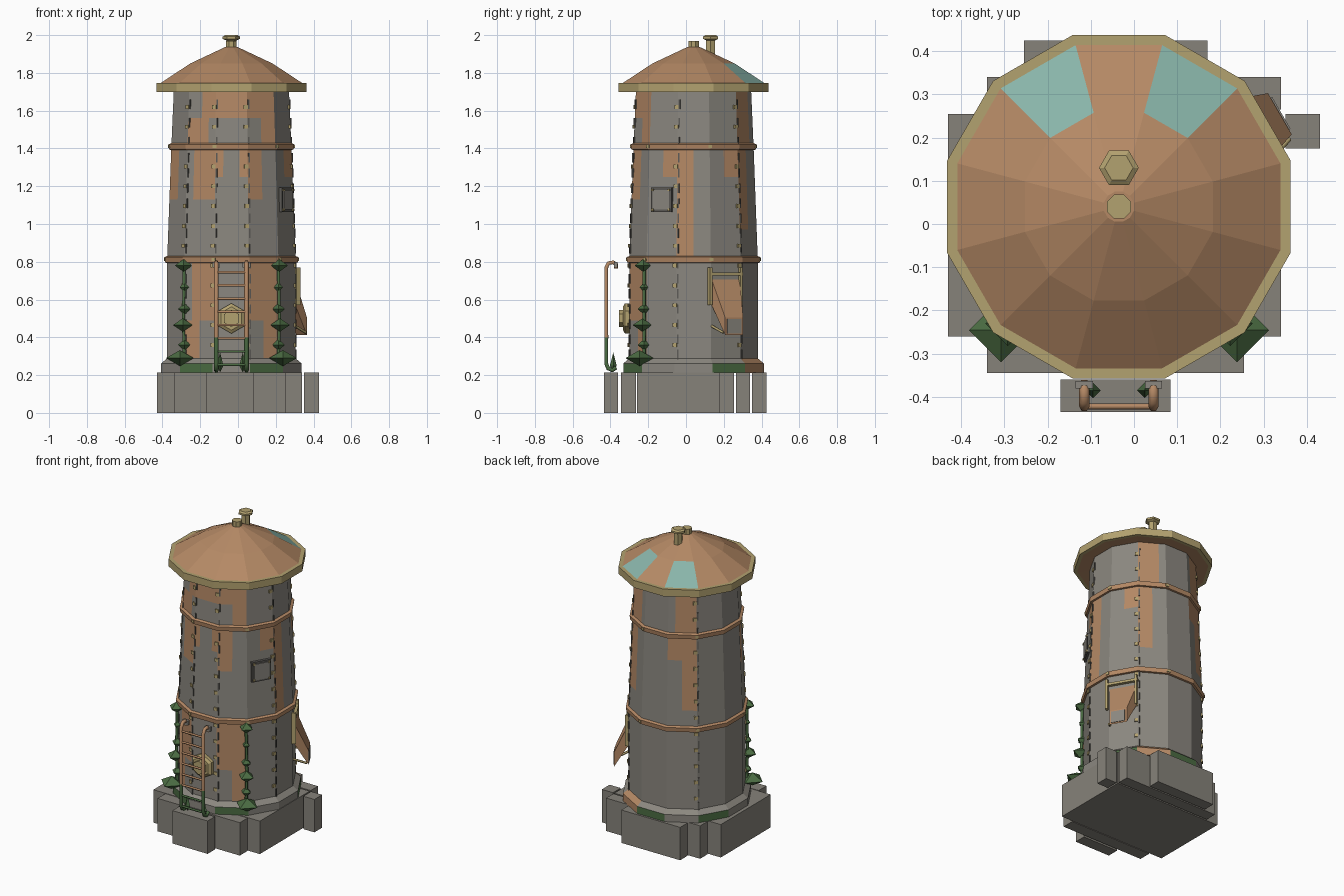
import bpy, bmesh
from math import pi, sin, cos, radians
from mathutils import Matrix, Vector

if "Cube" in bpy.data.objects:
    bpy.data.objects.remove(bpy.data.objects["Cube"])

AXIS = Vector((-0.035, 0.04, 0))   # tower axis


def material(name, *rgb):
    m = bpy.data.materials.new(name)
    m.use_nodes = True
    m.diffuse_color = (*rgb, 1)
    m.node_tree.nodes["Principled BSDF"].inputs["Base Color"].default_value = (*rgb, 1)
    return m


GREY = material("weathered grey", .26, .245, .215)
STONE = material("stone grey", .24, .225, .195)
COPPER = material("rusty copper", .46, .25, .13)
BRASS = material("dull brass", .45, .36, .16)
TEAL = material("verdigris", .25, .46, .40)
GREEN = material("leaf green", .07, .15, .055)
DARK = material("dark iron", .11, .105, .095)
PALETTE = [GREY, STONE, COPPER, BRASS, TEAL, GREEN, DARK]


def finish(name, bm):
    bmesh.ops.remove_doubles(bm, verts=bm.verts, dist=1e-5)
    bmesh.ops.recalc_face_normals(bm, faces=bm.faces)
    me = bpy.data.meshes.new(name)
    bm.to_mesh(me)
    bm.free()
    for m in PALETTE:
        me.materials.append(m)
    ob = bpy.data.objects.new(name, me)
    bpy.context.collection.objects.link(ob)
    return ob


def loft(name, profile, mats, sides=12, centre=AXIS, phase=pi / 12, tilt=None):
    """Faceted turned shape; mats is one material or one per profile segment."""
    bm = bmesh.new()
    rings = []
    for r, z in profile:
        ring = []
        for i in range(sides):
            a = phase + 2 * pi * i / sides
            p = Vector((r * cos(a), r * sin(a), z))
            ring.append(bm.verts.new(centre + (tilt @ p if tilt else p)))
        rings.append(ring)
    for s in range(len(rings) - 1):
        m = mats[s] if isinstance(mats, list) else mats
        for i in range(sides):
            j = (i + 1) % sides
            quad = [rings[s][i], rings[s][j], rings[s + 1][j], rings[s + 1][i]]
            bm.faces.new(quad).material_index = PALETTE.index(m)
    bmesh.ops.dissolve_degenerate(bm, dist=1e-6, edges=bm.edges)
    return finish(name, bm)


def frame(angle, radial, tangent, z):
    """Placement on the wall: local x points out, y along the wall."""
    turn = Matrix.Rotation(radians(angle), 4, 'Z')
    return Matrix.Translation(AXIS) @ turn @ Matrix.Translation((radial, tangent, z))


def boxes(name, items, mat):
    """One object holding many boxes, each a (matrix, size) pair."""
    bm = bmesh.new()
    for mx, size in items:
        bmesh.ops.create_cube(bm, size=1, matrix=mx @ Matrix.Diagonal((*size, 1)))
    for f in bm.faces:
        f.material_index = PALETTE.index(mat)
    return finish(name, bm)


def tube(name, points, radius, mat):
    cu = bpy.data.curves.new(name, 'CURVE')
    cu.dimensions = '3D'
    cu.bevel_depth = radius
    cu.bevel_resolution = 1
    cu.use_fill_caps = True
    sp = cu.splines.new('POLY')
    sp.points.add(len(points) - 1)
    for p, co in zip(sp.points, points):
        p.co = (*co, 1)
    cu.materials.append(mat)
    ob = bpy.data.objects.new(name, cu)
    bpy.context.collection.objects.link(ob)


# Stone footing blocks
blocks = [(-.255, .17, .35, .425), (-.34, .34, .265, .34), (-.43, .34, -.26, .255),
          (.35, .43, .175, .255), (-.34, .255, -.345, -.265), (-.17, .085, -.435, -.36)]
boxes("stone_footing", [(Matrix.Translation(((a + b) / 2, (c + d) / 2, .1075)),
                         (b - a, d - c, .215)) for a, b, c, d in blocks], STONE)

# Skirt with moss and rust on some sides
skirt = loft("skirt", [(.34, .212), (.385, .212), (.385, .262), (.35, .29)], GREY)
for f in skirt.data.polygons:
    d = f.center - AXIS
    side = round(Vector((1, 0)).angle_signed(Vector((d.x, -d.y))) / (pi / 6)) % 12
    if f.center.z < .262 and side in (1, 3, 5, 8, 10):
        f.material_index = PALETTE.index(GREEN)
    elif side == 2:
        f.material_index = PALETTE.index(COPPER)

# Tower wall in narrow cells, four to a side, with stepped rust patches
SHAPE = [(.27, .352), (.81, .352), (1.41, .329), (1.72, .315)]


def radius(z):
    for (z0, r0), (z1, r1) in zip(SHAPE, SHAPE[1:]):
        if z <= z1:
            return r0 + (r1 - r0) * (z - z0) / (z1 - z0)
    return SHAPE[-1][1]


def wall_point(col, z):
    k, j = divmod(col, 4)
    a, b = [Vector((cos(t), sin(t), 0)) for t in (pi / 6 * k - pi / 12, pi / 6 * k + pi / 12)]
    return AXIS + a.lerp(b, j / 4) * radius(z) + Vector((0, 0, z))


RUST = [(34, 42, 1.56, 1.72), (32, 33, 1.41, 1.56), (42, 43, 1.41, 1.72), (34, 34, 1.41, 1.56),
        (33, 35, 1.12, 1.41), (36, 36, 1.24, 1.41), (39, 39, 1.24, 1.41), (40, 41, 1.12, 1.41),
        (33, 35, .5, .81), (32, 33, .29, .5), (40, 43, .5, .81), (42, 43, .29, .5),
        (46, 47, 1.24, 1.41), (0, 1, .81, 1.41), (8, 10, 1.41, 1.72), (6, 9, 1.24, 1.41),
        (8, 9, .98, 1.24), (17, 19, 1.41, 1.72), (16, 19, 1.24, 1.41), (18, 19, .95, 1.24),
        (28, 29, 1.12, 1.41)]
levels = [.27] + [.29 + .04 * i for i in range(13)] + [.81 + .04 * i for i in range(16)]
levels += [1.41 + .05 * i for i in range(1, 6)] + [1.72]
bm = bmesh.new()
for z0, z1 in zip(levels, levels[1:]):
    mid = (z0 + z1) / 2
    for c in range(48):
        quad = [wall_point(c, z0), wall_point(c + 1, z0), wall_point(c + 1, z1), wall_point(c, z1)]
        f = bm.faces.new([bm.verts.new(p) for p in quad])
        rusty = any(a <= c <= b and lo < mid < hi for a, b, lo, hi in RUST)
        f.material_index = PALETTE.index(COPPER if rusty else GREY)
finish("tower_wall", bm)

# Hoops around the wall
for name, z, r in (("lower_hoop", .812, .352), ("upper_hoop", 1.41, .329)):
    loft(name, [(r - .01, z - .02), (r + .012, z - .016), (r + .016, z + .012),
                (r - .01, z + .022)], COPPER)

# Seam strips and rivets on the corners, rivets on the hoops
seams, rivets = [], []
for angle in (-15, 45, 135, 225, 255, 285):
    for z0, z1 in zip(levels[1:-1:2], levels[2:-1:2]):
        z = (z0 + z1) / 2
        seams.append((frame(angle, radius(z) - .001, .008, z), (.006, .008, .05)))
    for i in range(13):
        z = .36 + .105 * i
        rivets.append((frame(angle, radius(z) - .002, -.008, z), (.012, .022, .02)))
for k in range(0, 12, 2):
    for z in (.812, 1.41):
        rivets.append((frame(30 * k + 15, radius(z) + .008, 0, z), (.016, .02, .016)))
boxes("wall_seams", seams, DARK)

# Inspection hatch
boxes("hatch", [(frame(-30, .334, 0, 1.128), (.02, .125, .13))], DARK)
boxes("hatch_panel", [(frame(-30, .345, 0, 1.128), (.008, .1, .105))], GREY)
rivets += [(frame(-30, .348, y, 1.128 + z), (.008, .012, .012))
           for y in (-.05, .05) for z in (-.052, .052)]
boxes("rivets", rivets, BRASS)

# Discharge chute, narrowing outward and down
bm = bmesh.new()
spot = frame(30, 0, 0, 0)
rects = [[bm.verts.new(spot @ Vector((x, y, z))) for y, z in
          ((-w, lo), (w, lo), (w, hi), (-w, hi))]
         for x, w, lo, hi in ((.33, .09, .59, .73), (.43, .055, .412, .505))]
for ring in rects:
    bm.faces.new(ring)
for i in range(4):
    j = (i + 1) % 4
    bm.faces.new((rects[0][i], rects[0][j], rects[1][j], rects[1][i]))
for f in bm.faces:
    f.material_index = PALETTE.index(COPPER)
finish("chute", bm)
boxes("chute_mouth", [(frame(30, .431, 0, .459), (.006, .085, .075))], GREY)
boxes("chute_frame", [(frame(30, .347, -.1, .67), (.025, .016, .2)),
                      (frame(30, .347, .085, .67), (.025, .012, .2)),
                      (frame(30, .347, 0, .735), (.025, .19, .016))], BRASS)
tube("chute_strut", [frame(30, .34, -.085, .46).translation,
                     frame(30, .42, -.06, .425).translation], .007, BRASS)

# Roof with rim and two patinated panels
roof = loft("roof", [(.29, 1.705), (.39, 1.70), (.4115, 1.70), (.4115, 1.747), (.387, 1.747),
                     (.225, 1.85), (.036, 1.936), (0, 1.936)],
            [COPPER, BRASS, BRASS, BRASS, COPPER, COPPER, COPPER])
for f in roof.data.polygons:
    d = f.center - AXIS
    if 1.76 < f.center.z < 1.85 and d.y > .2 and abs(d.x) > .1:
        f.material_index = PALETTE.index(TEAL)
loft("roof_finial", [(.03, 1.92), (.03, 1.97), (0, 1.97)], BRASS, 8, phase=pi / 8)
loft("vent_pipe", [(.027, 1.86), (.027, 1.972), (.046, 1.98), (.046, 1.992),
                   (.033, 2.0), (0, 2.0)], BRASS, 6, AXIS + Vector((0, .09, 0)), 0)

# Hexagonal valve on the front
face_front = Matrix.Rotation(pi / 2, 3, 'X')
loft("valve", [(.08, 0), (.08, .025), (.062, .036), (.045, .036), (.045, .058), (0, .058)],
     BRASS, 6, Vector((AXIS.x, -.298, .5)), pi / 6, face_front)

# Ladder
for side, x in (("left", .045), ("right", -.115)):
    tube(side + "_ladder_rail", [(x, -.422, .4), (x, -.422, .77), (x, -.41, .793),
                                 (x, -.385, .797), (x, -.37, .785), (x, -.37, .765)], .012, COPPER)
    tube(side + "_ladder_foot", [(x, -.422, .4), (x, -.422, .26), (x, -.412, .235),
                                 (x, -.39, .225), (x, -.37, .24)], .012, GREEN)
    boxes(side + "_ladder_bracket", [(Matrix.Translation((x, -.372, .785)), (.04, .018, .03))], GREY)
    loft(side + "_ladder_sprout", [(0, .215), (.018, .25), (0, .32)], GREEN, 4,
         Vector((x + (.02 if x < 0 else -.02), -.385, 0)), 0)
for i in range(8):
    z = .255 + .07 * i
    tube("ladder_rung", [(-.115, -.422, z), (.045, -.422, z)], .007, GREEN if i < 2 else COPPER)

# Climbing vines: a stem with diamond leaves
LEAVES = [(.78, .046), (.665, .024), (.55, .034), (.465, .052), (.36, .034), (.29, .074)]
for side, s in (("left", 1), ("right", -1)):
    x, y = AXIS.x + s * .249, -.222
    tube(side + "_vine_stem", [(x, y, .27), (x + s * .005, y, .5), (x, y, .79)], .009, GREEN)
    for z, r in LEAVES:
        out = max(0, r - .04) * .7
        h = .02 + r * .3
        loft(side + "_vine_leaf", [(0, z - h), (r, z), (0, z + h)], GREEN, 4,
             Vector((x + s * out, y - out, 0)), 0)
